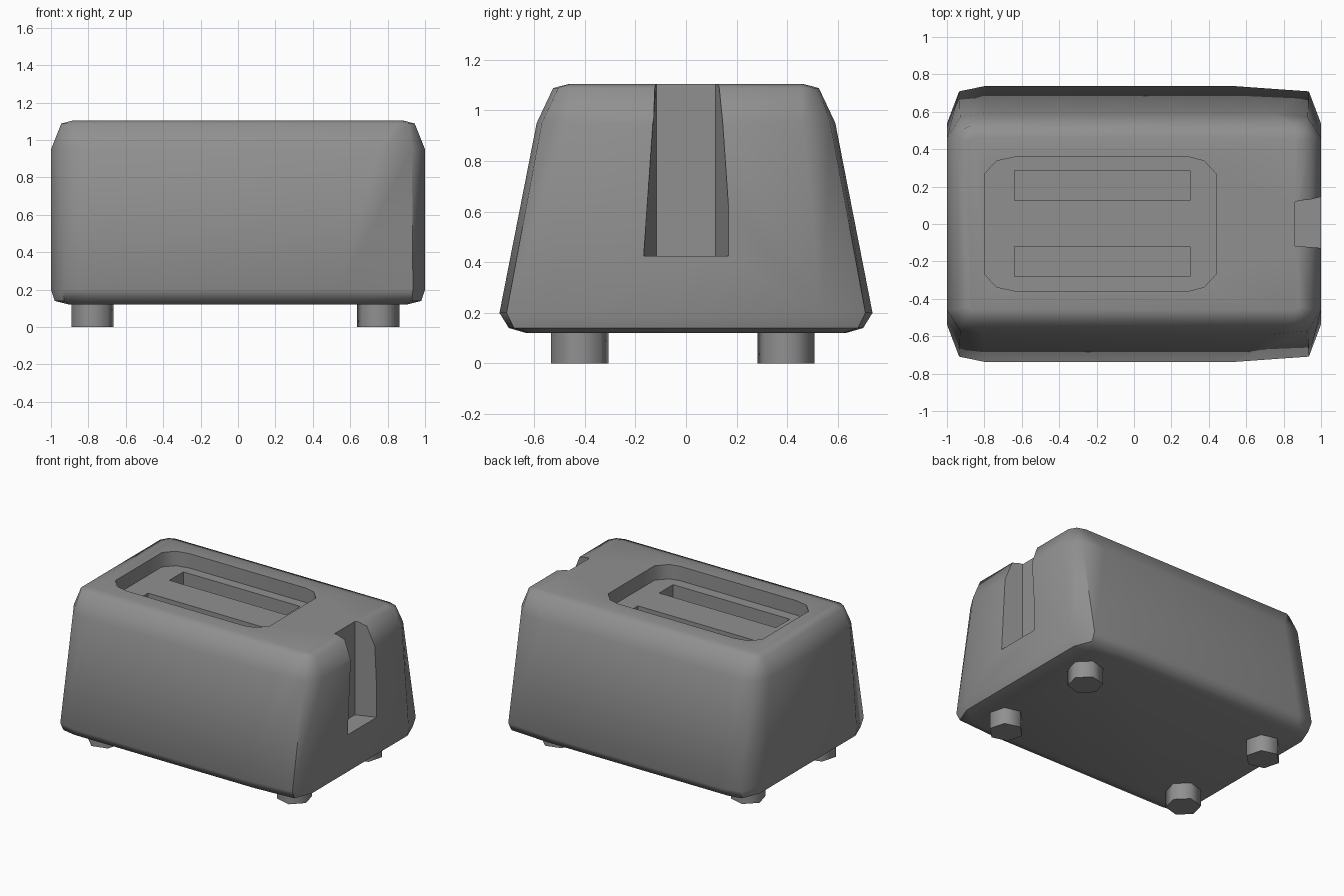
import bpy, bmesh, math

if "Cube" in bpy.data.objects:
    bpy.data.objects.remove(bpy.data.objects["Cube"], do_unlink=True)

grey = bpy.data.materials.new("mid grey")
grey.use_nodes = True
grey.diffuse_color = (0.28, 0.28, 0.28, 1)
grey.node_tree.nodes["Principled BSDF"].inputs["Base Color"].default_value = grey.diffuse_color


def loft(name, rings):
    """Closed solid through equal-length rings of points."""
    bm = bmesh.new()
    loops = [[bm.verts.new(p) for p in ring] for ring in rings]
    n = len(loops[0])
    for low, high in zip(loops, loops[1:]):
        for i in range(n):
            j = (i + 1) % n
            bm.faces.new((low[i], low[j], high[j], high[i]))
    bm.faces.new(loops[0][::-1])
    bm.faces.new(loops[-1])
    bmesh.ops.recalc_face_normals(bm, faces=bm.faces)
    mesh = bpy.data.meshes.new(name)
    bm.to_mesh(mesh)
    bm.free()
    mesh.materials.append(grey)
    obj = bpy.data.objects.new(name, mesh)
    bpy.context.collection.objects.link(obj)
    return obj


def prism(name, outline, z0, z1):
    return loft(name, [[(x, y, z) for x, y in outline] for z in (z0, z1)])


def activate(obj):
    bpy.ops.object.select_all(action='DESELECT')
    obj.select_set(True)
    bpy.context.view_layer.objects.active = obj


def smooth(obj, degrees):
    activate(obj)
    bpy.ops.object.shade_smooth_by_angle(angle=math.radians(degrees))


def rounded_ring(z, hx, hy, left, right, ay, mx, my):
    """Rectangle with two-segment corners, counter-clockwise."""
    ring = []
    for sx, sy in ((1, 1), (-1, 1), (-1, -1), (1, -1)):
        ax = right if sx > 0 else left
        corner = [(hx, hy - ay), (hx - mx, hy - my), (hx - ax, hy)]
        if sx * sy < 0:
            corner.reverse()
        ring += [(sx * x, sy * y, z) for x, y in corner]
    return ring


# Body: tapered shell with rounded edges
body = loft("body", [rounded_ring(*level) for level in (
    (0.12, 0.90, 0.63, 0.05, 0.20, 0.05, 0.015, 0.01),
    (0.14, 0.98, 0.70, 0.15, 0.35, 0.15, 0.05, 0.02),
    (0.20, 1.00, 0.737, 0.20, 0.46, 0.20, 0.065, 0.028),
    (0.95, 1.00, 0.59, 0.20, 0.25, 0.13, 0.07, 0.02),
    (1.088, 0.945, 0.525, 0.07, 0.09, 0.07, 0.03, 0.02),
    (1.105, 0.88, 0.46, 0.02, 0.02, 0.02, 0.006, 0.006))])

# Top recess, centred a little to one side
recess = [(x - 0.18, y) for x, y, z in
          rounded_ring(0, 0.62, 0.357, 0.16, 0.14, 0.09, 0.065, 0.02)]
cutters = [prism("recess_cutter", recess, 1.0, 1.3)]

# Two bread slots
for y in (-0.2, 0.205):
    slot = [(-0.64, y - 0.08), (0.3, y - 0.08), (0.3, y + 0.08), (-0.64, y + 0.08)]
    cutters.append(prism("slot_cutter", slot, 0.5, 1.2))

# Lever groove: flared outward, narrowing upward
groove = []
for z, flare in ((0.425, 0.185), (1.2, 0.132)):
    groove.append([(0.86, -0.117, z), (1.05, -flare, z), (1.05, flare, z), (0.86, 0.117, z)])
cutters.append(loft("groove_cutter", groove))

for cutter in cutters:
    cutter.hide_render = True
    mod = body.modifiers.new("cut", 'BOOLEAN')
    mod.operation = 'DIFFERENCE'
    mod.solver = 'EXACT'
    mod.object = cutter
    activate(body)
    bpy.ops.object.modifier_apply(modifier=mod.name)
    bpy.data.objects.remove(cutter, do_unlink=True)
smooth(body, 55)

# Feet: four six-sided posts
for side, x in (("left", 0.75), ("right", -0.778)):
    for end, y in (("front", -0.42), ("back", 0.395)):
        turn = math.radians(15 if x * y > 0 else -15)
        outline = [(x + 0.117 * math.cos(turn + k * math.tau / 6),
                    y + 0.117 * math.sin(turn + k * math.tau / 6)) for k in range(6)]
        smooth(prism(f"{end}_{side}_foot", outline, 0, 0.13), 62)
